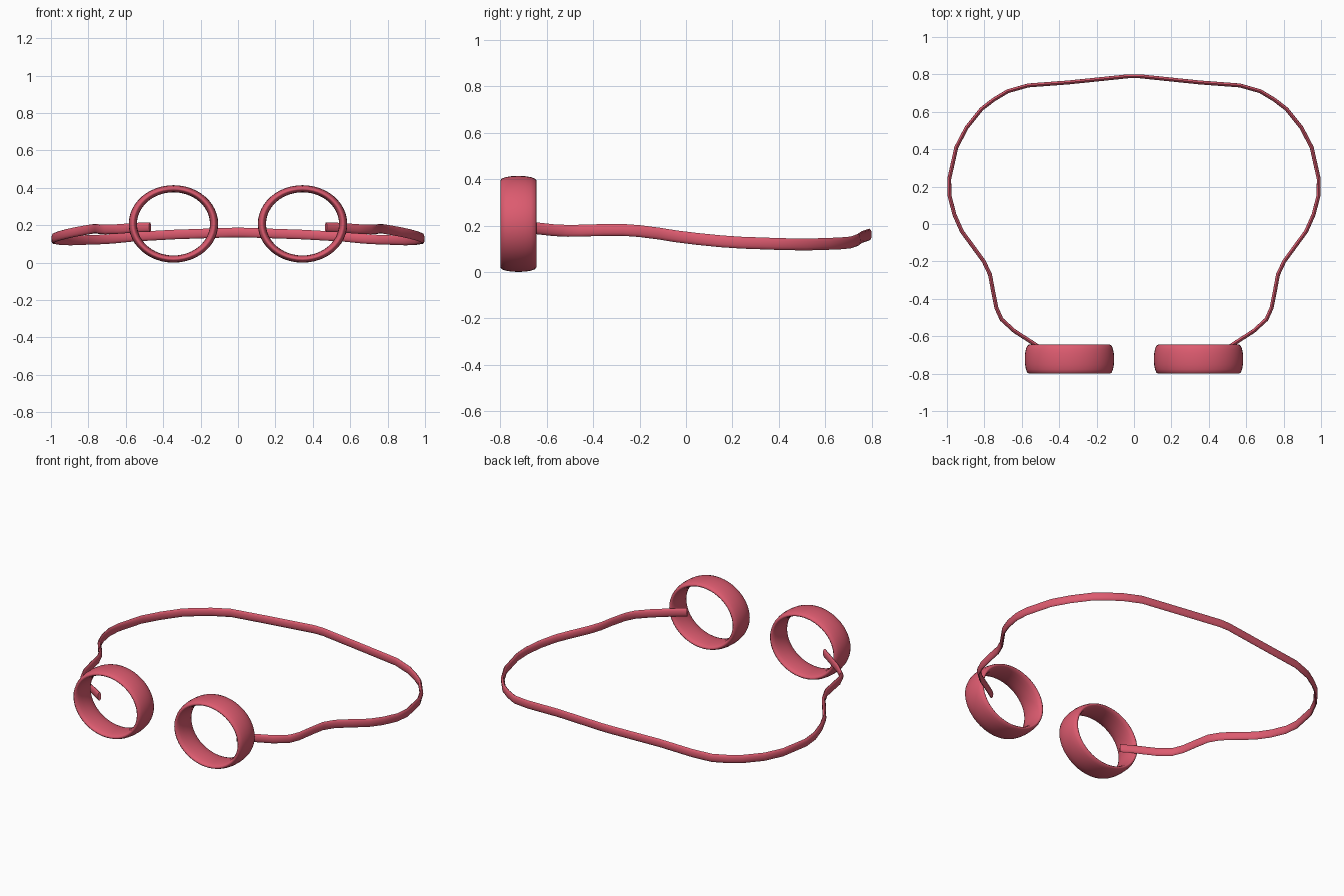
import bpy, bmesh, math
from mathutils import Vector

if "Cube" in bpy.data.objects:
    bpy.data.objects.remove(bpy.data.objects["Cube"])

red = bpy.data.materials.new("rose_red")
red.diffuse_color = (0.72, 0.105, 0.16, 1)
red.use_nodes = True
red.node_tree.nodes["Principled BSDF"].inputs["Base Color"].default_value = red.diffuse_color


def finish(obj, name):
    obj.name = name
    obj.data.materials.append(red)
    for p in obj.data.polygons:
        p.use_smooth = True


# Eye rings: oval tori stretched along their axis
def eye_ring(name, x):
    bpy.ops.mesh.primitive_torus_add(
        major_radius=0.188, minor_radius=0.019, major_segments=48, minor_segments=16,
        location=(x, -0.7225, 0.207), rotation=(math.pi / 2, 0, 0))
    obj = bpy.context.object
    obj.scale = (1.155, 1.0, 0.0775 / 0.019)
    bpy.ops.object.transform_apply(location=False, rotation=True, scale=True)
    finish(obj, name)


eye_ring("left_eye_ring", -0.345)
eye_ring("right_eye_ring", 0.345)

# Head strap: half path from the right ring round to the back, then mirrored
half = [(.47, -.683, .19), (.53, -.643, .188), (.64, -.572, .18), (.708, -.51, .177),
        (.735, -.45, .178), (.755, -.35, .181), (.77, -.27, .181), (.803, -.2, .176),
        (.865, -.115, .165), (.92, -.04, .153), (.96, .05, .142), (.986, .15, .132),
        (.988, .24, .126), (.95, .41, .12), (.895, .515, .118), (.815, .615, .121),
        (.75, .665, .123), (.675, .71, .127), (.565, .741, .138), (.35, .757, .15),
        (.03, .79, .161)]
path = [Vector(p) for p in half] + [Vector((-x, y, z)) for x, y, z in reversed(half)]

SIDES, HALF_W, HALF_H = 12, 0.0105, 0.0255
bm = bmesh.new()
rings = []
for i, p in enumerate(path):
    t = (path[min(i + 1, len(path) - 1)] - path[max(i - 1, 0)]).normalized()
    side = t.cross(Vector((0, 0, 1))).normalized()
    up = side.cross(t)
    angles = [2 * math.pi * k / SIDES for k in range(SIDES)]
    rings.append([bm.verts.new(p + side * HALF_W * math.cos(a) + up * HALF_H * math.sin(a))
                  for a in angles])
for a, b in zip(rings, rings[1:]):
    for k in range(SIDES):
        j = (k + 1) % SIDES
        bm.faces.new((a[k], a[j], b[j], b[k]))
bm.faces.new(rings[0])
bm.faces.new(rings[-1])
bmesh.ops.recalc_face_normals(bm, faces=bm.faces)
mesh = bpy.data.meshes.new("head_strap")
bm.to_mesh(mesh)
bm.free()
strap = bpy.data.objects.new("head_strap", mesh)
bpy.context.collection.objects.link(strap)
finish(strap, "head_strap")
bpy.ops.object.select_all(action='DESELECT')
strap.select_set(True)
bpy.context.view_layer.objects.active = strap
bpy.ops.object.shade_smooth_by_angle(angle=math.radians(60))
